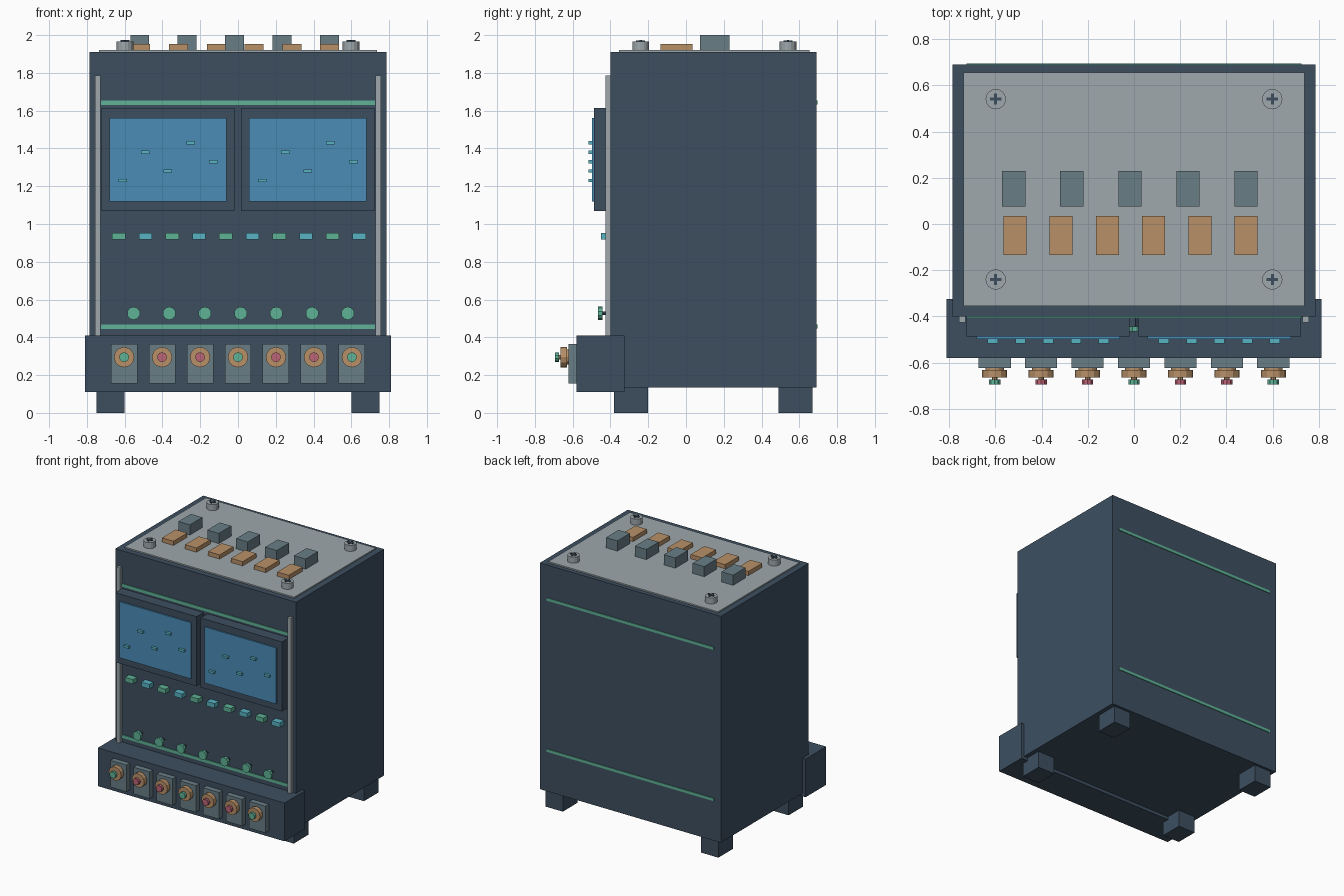
import bpy
import math

cube = bpy.data.objects.get("Cube")
if cube:
    bpy.data.objects.remove(cube, do_unlink=True)


def material(name, r, g, b):
    m = bpy.data.materials.new(name)
    m.use_nodes = True
    m.diffuse_color = (r, g, b, 1)
    m.node_tree.nodes["Principled BSDF"].inputs["Base Color"].default_value = (r, g, b, 1)
    return m


navy = material("navy", 0.047, 0.078, 0.118)
grey = material("light grey", 0.342, 0.392, 0.413)
slate = material("slate", 0.14, 0.21, 0.24)
copper = material("copper", 0.479, 0.279, 0.138)
green = material("green", 0.112, 0.445, 0.305)
cyan = material("cyan", 0.098, 0.445, 0.54)
pink = material("pink", 0.5, 0.127, 0.181)
blue = material("screen blue", 0.069, 0.262, 0.468)


def box(name, mat, x, y, z):
    """Box from (min, max) ranges on each axis."""
    bpy.ops.mesh.primitive_cube_add(size=1, location=[sum(r) / 2 for r in (x, y, z)])
    ob = bpy.context.object
    ob.scale = [r[1] - r[0] for r in (x, y, z)]
    bpy.ops.object.transform_apply(location=False, rotation=False, scale=True)
    ob.name = name
    ob.data.materials.append(mat)
    return ob


def span(centre, width):
    return (centre - width / 2, centre + width / 2)


def disc(name, mat, centre, radius, depth, sides, facing_front=True):
    """Prism around the y axis (or z axis) centred on a point."""
    bpy.ops.mesh.primitive_cylinder_add(
        vertices=sides, radius=radius, depth=depth, location=centre,
        rotation=(math.pi / 2 if facing_front else 0, 0, 0))
    ob = bpy.context.object
    ob.name = name
    ob.data.materials.append(mat)
    return ob


# Cabinet, front console and feet
box("cabinet", navy, (-0.785, 0.785), (-0.40, 0.69), (0.135, 1.91))
box("console", navy, (-0.81, 0.81), (-0.58, -0.325), (0.11, 0.41))
for x in (-0.675, 0.675):
    for y in (-0.29, 0.58):
        box("foot", navy, span(x, 0.15), span(y, 0.18), (0, 0.14))

# Top plate with cross-head screws
box("top_plate", grey, (-0.737, 0.737), (-0.355, 0.655), (1.90, 1.92))
for x in (-0.598, 0.598):
    for y in (-0.24, 0.54):
        disc("screw", grey, (x, y, 1.942), 0.044, 0.05, 16, False)
        box("screw_slot", navy, span(x, 0.048), span(y, 0.013), (1.96, 1.973))
        box("screw_slot", navy, span(x, 0.013), span(y, 0.048), (1.96, 1.972))

# Blocks on the top plate
for i in range(5):
    box("tall_block", slate, span(-0.52 + i * 0.251, 0.10), (0.075, 0.23), (1.915, 2.0))
for i in range(6):
    box("low_block", copper, span(-0.515 + i * 0.2, 0.10), (-0.135, 0.035), (1.915, 1.953))

# Light strips front and back, side rails
for z in (0.457, 1.643):
    box("front_strip", green, (-0.725, 0.725), (-0.406, -0.39), span(z, 0.024))
    box("back_strip", green, (-0.725, 0.725), (0.68, 0.695), span(z, 0.022))
for x in (-0.742, 0.742):
    box("rail", grey, span(x, 0.028), (-0.425, -0.395), (0.39, 1.785))

# Two screens with small marks
marks = [(-0.24, 1.23), (-0.12, 1.38), (0, 1.28), (0.12, 1.43), (0.24, 1.33)]
for x in (-0.371, 0.369):
    box("screen_frame", navy, span(x, 0.705), (-0.487, -0.395), (1.07, 1.615))
    box("screen", blue, span(x, 0.62), (-0.498, -0.48), (1.12, 1.56))
    for dx, z in marks:
        box("screen_mark", cyan, span(x + dx, 0.045), (-0.517, -0.495), span(z, 0.017))

# Row of rectangular buttons
for i in range(10):
    box("button", cyan if i % 2 else green, span(-0.631 + i * 0.1415, 0.07),
        (-0.45, -0.395), span(0.935, 0.036))

# Row of round indicators
for i in range(7):
    x = -0.553 + i * 0.189
    disc("indicator", green, (x, -0.454, 0.527), 0.035, 0.022, 10)
    disc("indicator_stem", navy, (x, -0.42, 0.527), 0.01, 0.06, 8)

# Console switch modules
for i in range(7):
    x = -0.603 + i * 0.201
    box("module_plate", slate, span(x, 0.14), (-0.622, -0.575), (0.155, 0.365))
    disc("module_collar", copper, (x, -0.63, 0.295), 0.04, 0.03, 12)
    disc("module_knob", copper, (x, -0.648, 0.295), 0.054, 0.034, 12)
    disc("module_stem", copper, (x, -0.665, 0.295), 0.012, 0.02, 8)
    disc("module_cap", pink if i % 3 else green, (x, -0.683, 0.295), 0.026, 0.022, 10)
